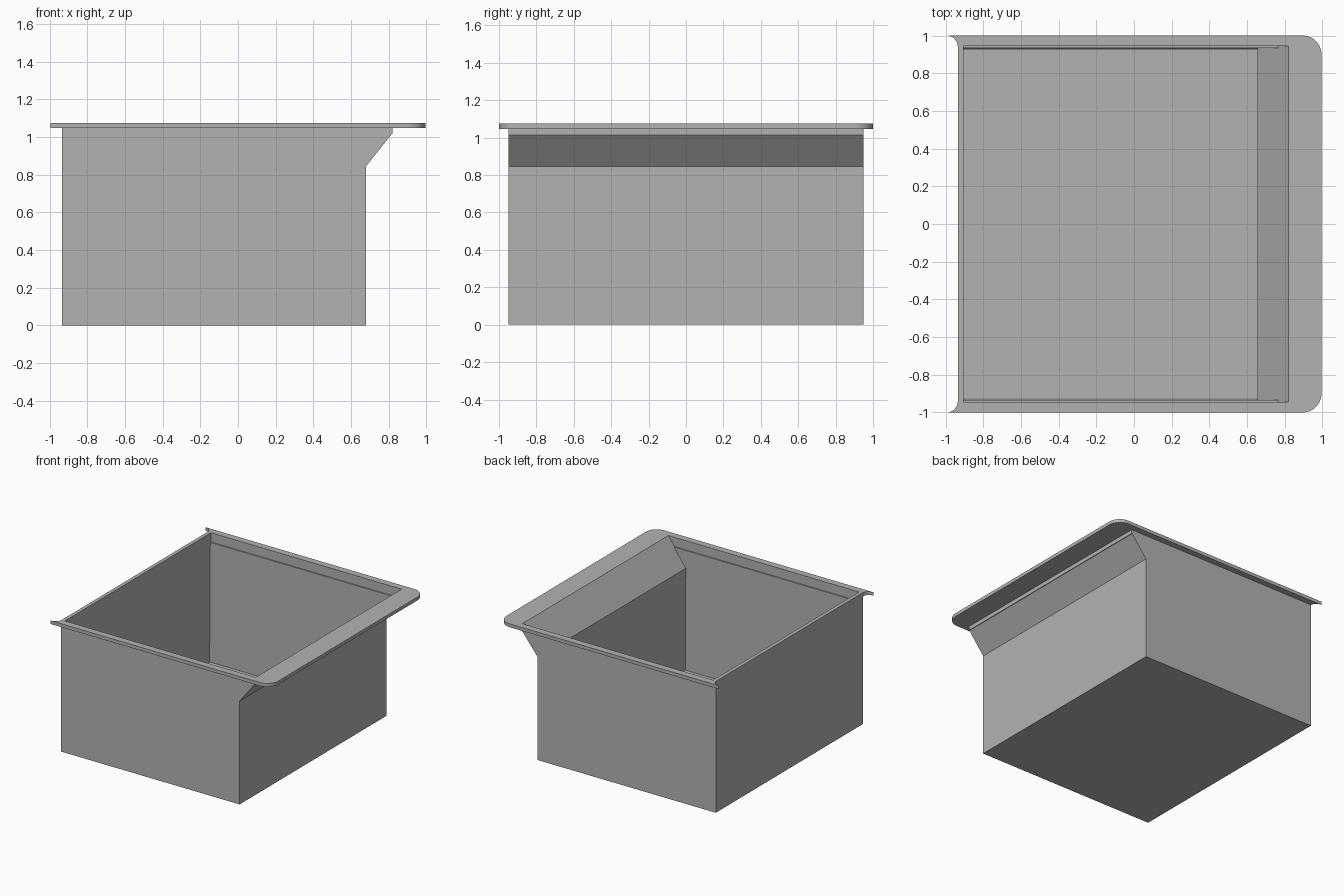
import bpy, bmesh
from math import sin, cos, pi

cube = bpy.data.objects.get("Cube")
if cube:
    bpy.data.objects.remove(cube, do_unlink=True)

TOP, FLANGE_Z, LEDGE_Z, FLOOR_Z = 1.075, 1.047, 1.0, 0.025
BACK, FLOOR_X, LIP_X = -0.905, 0.655, 0.82   # inside of the bin
SLOPE_Z = 0.855


def make_material(name, value):
    mat = bpy.data.materials.new(name)
    mat.use_nodes = True
    color = (value, value, value, 1)
    mat.diffuse_color = color
    mat.node_tree.nodes["Principled BSDF"].inputs["Base Color"].default_value = color
    return mat


grey = make_material("plain grey", 0.45)


def prism(name, ends):
    """Solid between two matching outlines."""
    bm = bmesh.new()
    a, b = [[bm.verts.new(p) for p in outline] for outline in ends]
    bm.faces.new(a)
    bm.faces.new(b[::-1])
    for i in range(len(a)):
        j = (i + 1) % len(a)
        bm.faces.new((a[j], a[i], b[i], b[j]))
    bmesh.ops.recalc_face_normals(bm, faces=bm.faces)
    mesh = bpy.data.meshes.new(name)
    bm.to_mesh(mesh)
    bm.free()
    mesh.materials.append(grey)
    obj = bpy.data.objects.new(name, mesh)
    bpy.context.collection.objects.link(obj)
    return obj


def side_prism(name, profile, width):
    """Extrude an x-z profile across y; the half width may vary with height."""
    return prism(name, [[(x, s * width(z), z) for x, z in profile] for s in (-1, 1)])


def combine(target, other, operation):
    mod = target.modifiers.new(operation.lower(), 'BOOLEAN')
    mod.operation, mod.solver, mod.object = operation, 'EXACT', other
    bpy.context.view_layer.objects.active = target
    bpy.ops.object.modifier_apply(modifier=mod.name)
    bpy.data.objects.remove(other, do_unlink=True)


def slope_x(z):
    return FLOOR_X + (LIP_X - FLOOR_X) * (z - SLOPE_Z) / (TOP - SLOPE_Z)


# Outer shell with the overhanging sloped side
shell = side_prism("bin", [(-0.935, 0), (0.68, 0), (0.68, 0.845), (0.815, 1.015),
                           (0.82, 1.015), (0.82, 1.06), (-0.935, 1.06)], lambda z: 0.95)

# Rim: rounded corners on one side, concave flares on the other
STEPS = 10
arc = [i * pi / 2 / STEPS for i in range(STEPS + 1)]
half = [(-0.935 - 0.06 * (1 - cos(t)), 0.94 + 0.06 * sin(t)) for t in arc]
half[-1] = (-0.995, 1)
half += [(0.895 + 0.1 * sin(t), 0.9 + 0.1 * cos(t)) for t in arc]
outline = half + [(x, -y) for x, y in reversed(half)]
rim = prism("rim", [[(x, y, z) for x, y in outline] for z in (FLANGE_Z, TOP)])
combine(shell, rim, 'UNION')

# Main cavity with slightly drafted side walls
over = TOP + 0.02
cavity = side_prism("cavity", [(BACK, FLOOR_Z), (FLOOR_X, FLOOR_Z), (FLOOR_X, SLOPE_Z),
                               (slope_x(over), over), (BACK, over)],
                    lambda z: 0.926 + 0.008 * z)
combine(shell, cavity, 'DIFFERENCE')

# Wider recess above the side ledges
recess = side_prism("recess", [(BACK, LEDGE_Z), (slope_x(LEDGE_Z), LEDGE_Z),
                               (slope_x(over), over), (BACK, over)], lambda z: 0.944)
combine(shell, recess, 'DIFFERENCE')

# Smooth the rounded rim corners, keep the folds crisp
bpy.ops.object.select_all(action='DESELECT')
shell.select_set(True)
bpy.context.view_layer.objects.active = shell
bpy.ops.object.shade_smooth_by_angle(angle=pi / 8)
